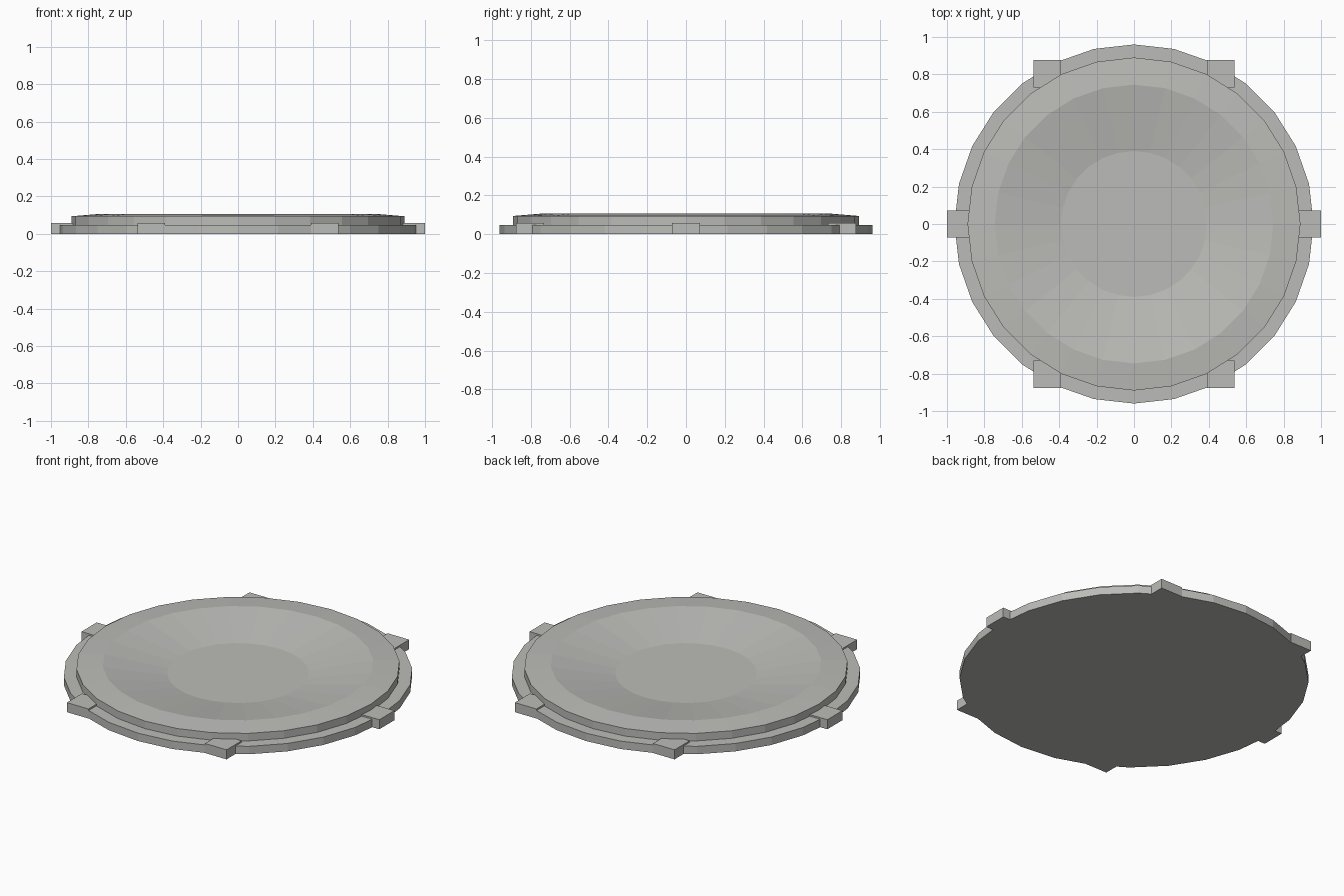
import bpy, bmesh, math

if "Cube" in bpy.data.objects:
    bpy.data.objects.remove(bpy.data.objects["Cube"])

SEG = 28
grey = bpy.data.materials.new("warm grey")
grey.diffuse_color = (0.50, 0.50, 0.48, 1)
grey.use_nodes = True
grey.node_tree.nodes["Principled BSDF"].inputs["Base Color"].default_value = grey.diffuse_color


def finish(bm, name):
    bmesh.ops.recalc_face_normals(bm, faces=bm.faces)
    me = bpy.data.meshes.new(name)
    bm.to_mesh(me)
    bm.free()
    me.materials.append(grey)
    ob = bpy.data.objects.new(name, me)
    bpy.context.collection.objects.link(ob)
    return ob


def lathe(name, profile):
    """Revolve (radius, z) points and cap both ends."""
    bm = bmesh.new()
    rings = [[bm.verts.new((r * math.cos(2 * math.pi * i / SEG),
                            r * math.sin(2 * math.pi * i / SEG), z))
              for i in range(SEG)] for r, z in profile]
    for a, b in zip(rings, rings[1:]):
        for i in range(SEG):
            j = (i + 1) % SEG
            bm.faces.new((a[i], a[j], b[j], b[i]))
    bm.faces.new(rings[0][::-1])
    bm.faces.new(rings[-1])
    return finish(bm, name)


# stepped plate: base flange, raised rim, shallow dish
lathe("dished_plate", [(0.96, 0), (0.96, 0.048), (0.89, 0.048), (0.89, 0.094),
                       (0.745, 0.106), (0.39, 0.046)])

# six square lugs around the flange
W, H, R = 0.145, 0.058, 0.9275
for k in range(6):
    a = k * math.pi / 3
    bm = bmesh.new()
    bmesh.ops.create_cube(bm, size=1)
    for v in bm.verts:
        v.co = (v.co.x * W + R * math.cos(a), v.co.y * W + R * math.sin(a),
                (v.co.z + 0.5) * H)
    finish(bm, f"lug_{k + 1}")
